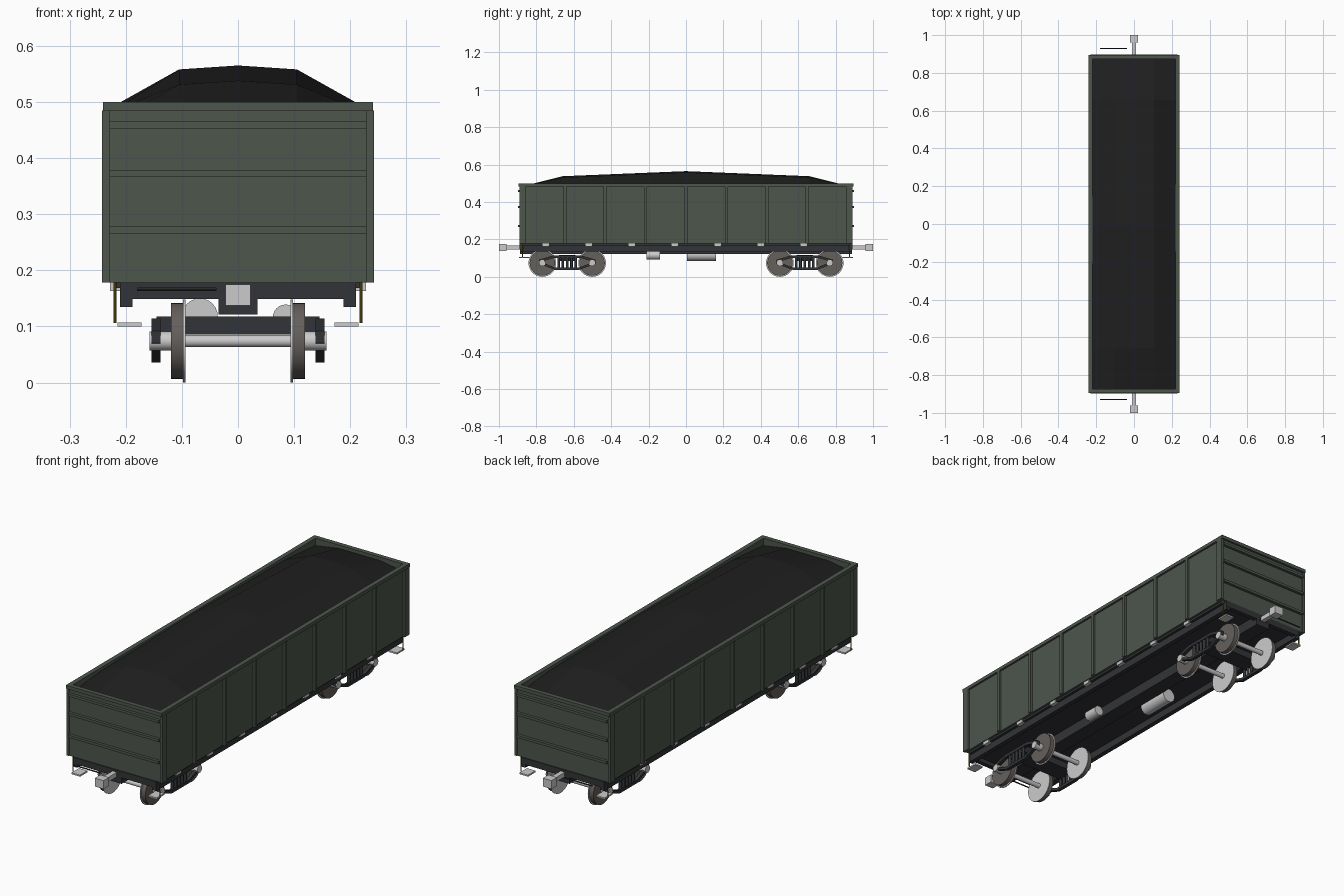
import bpy, bmesh, math
from mathutils import Vector

if "Cube" in bpy.data.objects:
    bpy.data.objects.remove(bpy.data.objects["Cube"])


def material(name, r, g, b):
    m = bpy.data.materials.new(name)
    m.diffuse_color = (r, g, b, 1)
    m.use_nodes = True
    m.node_tree.nodes["Principled BSDF"].inputs["Base Color"].default_value = m.diffuse_color
    return m


GREEN = material("green_paint", 0.075, 0.092, 0.073)
DARK = material("dark_steel", 0.032, 0.034, 0.038)
COAL = material("coal", 0.014, 0.014, 0.015)
IRON = material("wheel_iron", 0.13, 0.115, 0.105)
YELLOW = material("yellow_paint", 0.2, 0.14, 0.01)


def finish(bm, name, mat, smooth=False):
    bmesh.ops.recalc_face_normals(bm, faces=bm.faces)
    me = bpy.data.meshes.new(name)
    bm.to_mesh(me)
    bm.free()
    ob = bpy.data.objects.new(name, me)
    bpy.context.collection.objects.link(ob)
    if mat:
        me.materials.append(mat)
    if smooth:
        bpy.ops.object.select_all(action='DESELECT')
        ob.select_set(True)
        bpy.context.view_layer.objects.active = ob
        bpy.ops.object.shade_smooth_by_angle(angle=math.radians(35))
    return ob


def boxes(name, spans, mat=None):
    """One object from boxes given as (x0, x1, y0, y1, z0, z1)."""
    bm = bmesh.new()
    for x0, x1, y0, y1, z0, z1 in spans:
        vs = bmesh.ops.create_cube(bm, size=1)['verts']
        for v in vs:
            v.co = Vector((x0 if v.co.x < 0 else x1,
                           y0 if v.co.y < 0 else y1,
                           z0 if v.co.z < 0 else z1))
    return finish(bm, name, mat)


def mirrored(spans, x=True, y=True):
    out = []
    for x0, x1, y0, y1, z0, z1 in spans:
        for sx in ((1, -1) if x else (1,)):
            for sy in ((1, -1) if y else (1,)):
                out.append((*sorted((sx * x0, sx * x1)), *sorted((sy * y0, sy * y1)), z0, z1))
    return out


def rods(name, items, mat=None, n=24):
    """Cylinders given as (start, end, radius)."""
    bm = bmesh.new()
    for a, b, r in items:
        a, b = Vector(a), Vector(b)
        q = (b - a).to_track_quat('Z', 'Y')
        vs = bmesh.ops.create_cone(bm, cap_ends=True, segments=n, radius1=r, radius2=r,
                                   depth=(b - a).length)['verts']
        for v in vs:
            v.co = q @ v.co + (a + b) / 2
    return finish(bm, name, mat, True)


def plate(bm, pts, x0, x1):
    """Extrude a y-z outline between x0 and x1."""
    f = bm.faces.new([bm.verts.new((x0, y, z)) for y, z in pts])
    ext = bmesh.ops.extrude_face_region(bm, geom=[f])['geom']
    for v in ext:
        if isinstance(v, bmesh.types.BMVert):
            v.co.x = x1


# Open-top body: walls, rim, side posts and end ridges
boxes("side_walls", mirrored([(0.222, 0.232, -0.885, 0.885, 0.178, 0.495)], y=False), GREEN)
boxes("end_walls", mirrored([(-0.23, 0.23, 0.875, 0.885, 0.178, 0.495)], x=False), GREEN)
boxes("top_rim", mirrored([(0.22, 0.241, -0.895, 0.895, 0.484, 0.5)], y=False)
      + mirrored([(-0.22, 0.22, 0.874, 0.895, 0.484, 0.5)], x=False), GREEN)
boxes("side_posts", mirrored([(0.23, 0.242, y - 0.008, y + 0.008, 0.178, 0.485)
                              for y in (0, 0.216, 0.432, 0.648)]), GREEN)
boxes("corner_posts", mirrored([(0.229, 0.242, 0.856, 0.89, 0.178, 0.485)]), GREEN)
boxes("end_ridges", mirrored([(-0.229, 0.229, 0.884, 0.898, z - 0.006, z + 0.006)
                              for z in (0.272, 0.373, 0.459)], x=False), GREEN)

# Coal heap
xs = (-0.223, -0.105, 0, 0.105, 0.223)
ys = (-0.876, -0.66, 0, 0.66, 0.876)
bm = bmesh.new()
grid = []
for i, y in enumerate(ys):
    row = []
    for j, x in enumerate(xs):
        ex, ey = j in (0, 4), i in (0, 4)
        if ex and ey:
            z = 0.465
        elif ex or ey:
            z = 0.492 if ex and i == 2 else 0.484
        else:
            z = (0.565 if j == 2 else 0.558) - (0.027 if i != 2 else 0)
        row.append(bm.verts.new((x, y, z)))
    grid.append(row)
for i in range(4):
    for j in range(4):
        bm.faces.new((grid[i][j], grid[i][j + 1], grid[i + 1][j + 1], grid[i + 1][j]))
bm.normal_update()
finish(bm, "coal_heap", COAL)

# Underframe
boxes("floor", [(-0.222, 0.222, -0.875, 0.875, 0.168, 0.18)], DARK)
boxes("side_sills", mirrored([(0.188, 0.21, -0.888, 0.888, 0.135, 0.178)], y=False), DARK)
boxes("centre_sill", [(-0.035, 0.035, -0.888, 0.888, 0.121, 0.178)], DARK)
boxes("end_sills", mirrored([(-0.21, 0.21, 0.868, 0.889, 0.149, 0.178)], x=False), DARK)
boxes("door_latches", mirrored([(0.209, 0.228, y - 0.018, y + 0.018, 0.163, 0.179)
                                for y in (-0.75, -0.52, -0.29, -0.06, 0.17, 0.4, 0.63)], y=False))
rods("air_tank", [((-0.068, 0.005, 0.118), (-0.068, 0.16, 0.118), 0.032)])
rods("brake_cylinder", [((0.085, -0.21, 0.116), (0.085, -0.14, 0.116), 0.023)])

# Couplers, steps and end rails
boxes("couplers", mirrored([(-0.011, 0.011, 0.88, 0.965, 0.147, 0.168),
                            (-0.022, 0.022, 0.96, 1.0, 0.137, 0.175)], x=False))
boxes("step_plates", mirrored([(0.172, 0.215, 0.838, 0.892, 0.1, 0.107)]))
rods("step_hangers", [((sx * 0.219, sy * 0.875, 0.106), (sx * 0.219, sy * 0.875, 0.18), 0.0025)
                      for sx in (1, -1) for sy in (1, -1)], YELLOW, 8)
rods("end_rails", [((-0.18, s * 0.93, 0.166), (-0.038, s * 0.93, 0.166), 0.003)
                   for s in (1, -1)], DARK, 8)

# Bogies
AXLE_Z = 0.074
for c, end in ((-0.635, "front"), (0.635, "rear")):
    axles = (c - 0.133, c + 0.133)
    rods(end + "_wheels", [((s * 0.097, y, AXLE_Z), (s * 0.119, y, AXLE_Z), 0.068)
                           for y in axles for s in (1, -1)], IRON, 32)
    rods(end + "_flanges", [((s * 0.094, y, AXLE_Z), (s * 0.098, y, AXLE_Z), 0.074)
                            for y in axles for s in (1, -1)], None, 32)
    rods(end + "_axles", [((-0.1, y, AXLE_Z), (0.1, y, AXLE_Z), 0.011) for y in axles], None, 16)
    rods(end + "_axle_boxes", [((s * 0.118, y, AXLE_Z), (s * 0.158, y, AXLE_Z), 0.017)
                               for y in axles for s in (1, -1)], None, 20)
    bm = bmesh.new()
    for s in (1, -1):
        # upper arch bar and lower tie bar
        top = [(-0.15, 0.078), (-0.075, 0.1), (0.075, 0.1), (0.15, 0.078)]
        low = [(-0.15, 0.07), (-0.062, 0.036), (0.062, 0.036), (0.15, 0.07)]
        for line, t in ((top, 0.014), (low, 0.013)):
            outline = line + [(y, z + t) for y, z in reversed(line)]
            plate(bm, [(c + y, z) for y, z in outline], s * 0.138, s * 0.154)
    finish(bm, end + "_side_frames", DARK)
    boxes(end + "_bolster", [(-0.145, 0.145, c - 0.045, c + 0.045, 0.086, 0.118)], DARK)
    rods(end + "_springs", [((s * 0.146, c + k * 0.023, 0.045), (s * 0.146, c + k * 0.023, 0.102), 0.007)
                            for k in (-2, -1, 0, 1, 2) for s in (1, -1)], DARK, 12)
